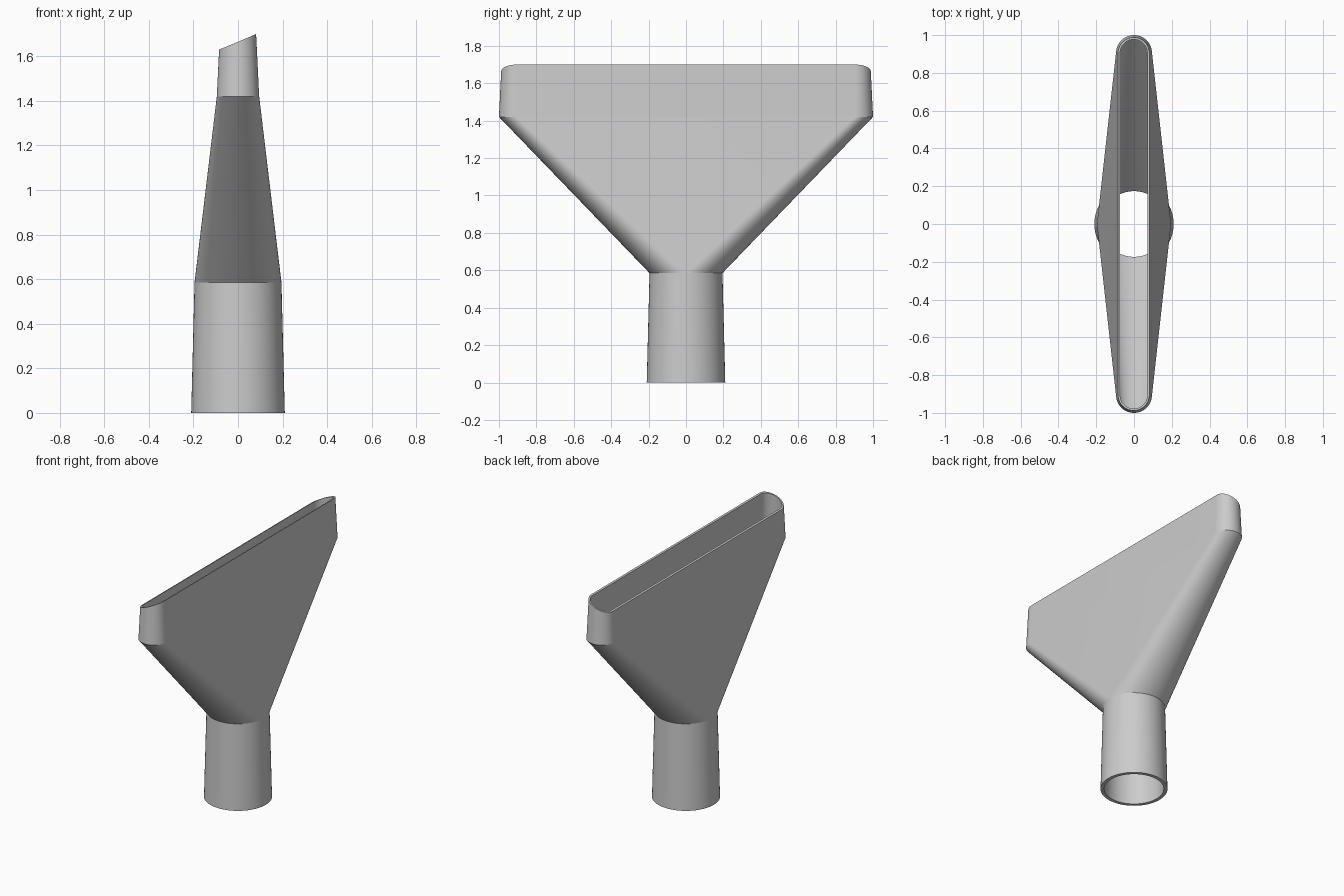
import bpy
import bmesh
import math

cube = bpy.data.objects.get("Cube")
if cube:
    bpy.data.objects.remove(cube, do_unlink=True)

grey = bpy.data.materials.new("plain grey")
grey.use_nodes = True
grey.diffuse_color = (0.6, 0.6, 0.6, 1)
grey.node_tree.nodes["Principled BSDF"].inputs["Base Color"].default_value = (0.6, 0.6, 0.6, 1)

STEPS = 40       # segments per half circle
SPREAD = 0.905   # centre of the round slot ends
SHOULDER = 1.42
NECK = 0.585


def ring(radius, z, spread=0.0, slant=0.0, taper=0.0):
    """Slot outline (a circle when spread is 0), optionally tilted and tapered."""
    points = []
    for half in (0, 1):
        for i in range(STEPS + 1):
            a = math.pi * (half + i / STEPS)
            height = z + slant * radius * math.cos(a)
            r = radius - taper * (height - z)
            y = r * math.sin(a) + (spread if half == 0 else -spread)
            points.append((r * math.cos(a), y, height))
    return points


def loft(name, *strips):
    """Skin each strip of rings into one smooth shell."""
    bm = bmesh.new()
    for strip in strips:
        loops = [[bm.verts.new(p) for p in points] for points in strip]
        for low, high in zip(loops, loops[1:]):
            n = len(low)
            for i in range(n):
                j = (i + 1) % n
                bm.faces.new((low[i], low[j], high[j], high[i]))
    bmesh.ops.remove_doubles(bm, verts=bm.verts, dist=0.00001)
    mesh = bpy.data.meshes.new(name)
    bm.to_mesh(mesh)
    bm.free()
    mesh.materials.append(grey)
    obj = bpy.data.objects.new(name, mesh)
    bpy.context.collection.objects.link(obj)
    bpy.ops.object.select_all(action="DESELECT")
    obj.select_set(True)
    bpy.context.view_layer.objects.active = obj
    bpy.ops.object.shade_smooth_by_angle(angle=math.radians(30))


outer_neck, inner_neck = ring(0.195, NECK), ring(0.174, NECK)
outer_shoulder = ring(0.095, SHOULDER, SPREAD)
inner_shoulder = ring(0.081, SHOULDER, SPREAD)

# Round hose collar with an open lower rim
loft("hose_collar", [inner_neck, ring(0.187, 0), ring(0.21, 0), outer_neck])

# Flared body, outside and inside walls
loft("funnel_body", [outer_neck, outer_shoulder], [inner_shoulder, inner_neck])

# Slot mouth with a slanted thin rim
loft("slanted_mouth", [outer_shoulder,
                       ring(0.083, 1.665, SPREAD, 0.42, 0.05),
                       ring(0.072, 1.665, SPREAD, 0.42, 0.05),
                       inner_shoulder])
